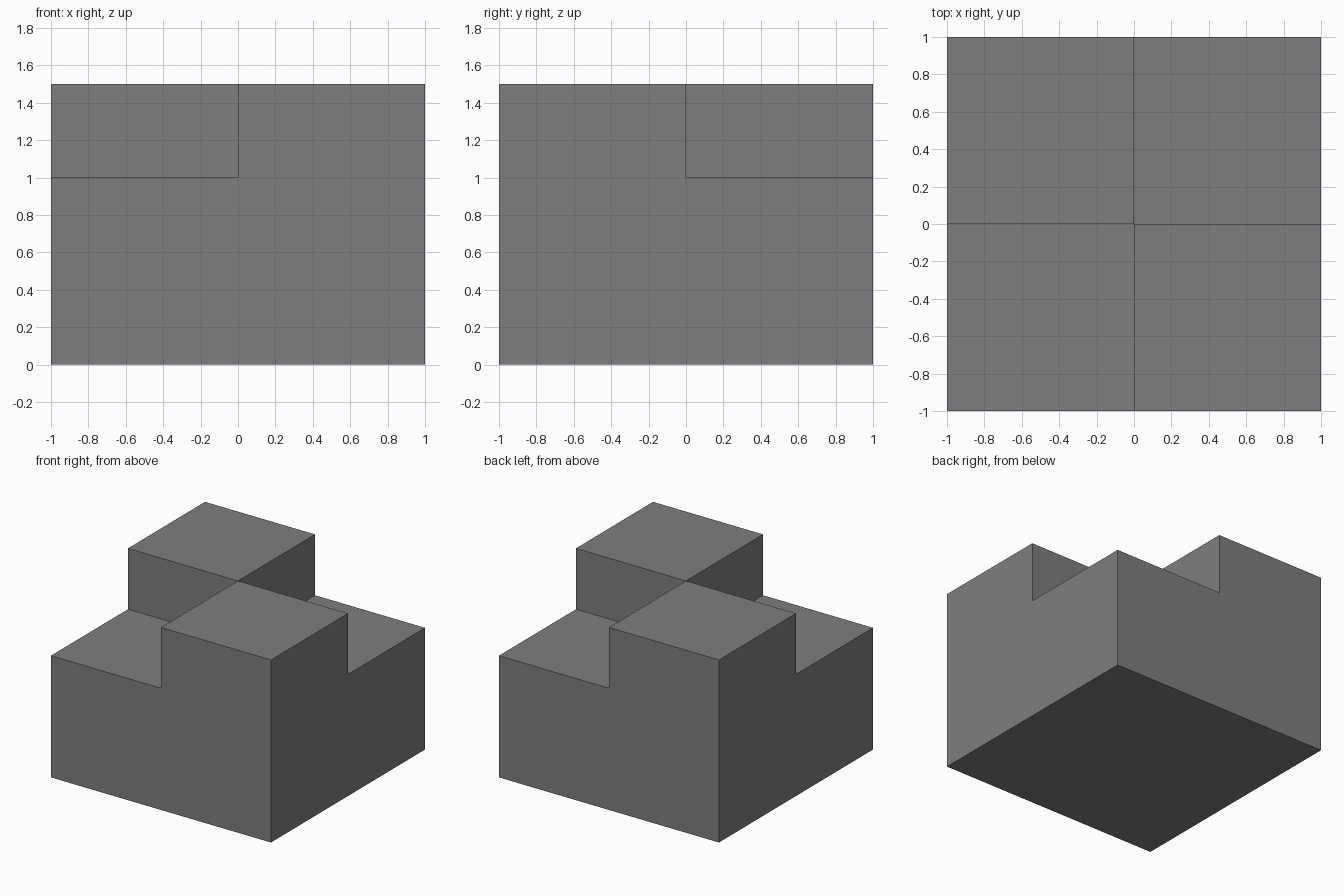
import bpy, bmesh, math
from mathutils import Vector

if "Cube" in bpy.data.objects:
    bpy.data.objects.remove(bpy.data.objects["Cube"])

BASE_H, RAISE = 1.0, 0.5

bm = bmesh.new()
# base block: 2 x 2 grid top, walls pulled down, bottom filled
bmesh.ops.create_grid(bm, x_segments=2, y_segments=2, size=1.0)
bmesh.ops.translate(bm, verts=bm.verts[:], vec=(0, 0, BASE_H))
rim = [e for e in bm.edges if e.is_boundary]
walls = bmesh.ops.extrude_edge_only(bm, edges=rim)["geom"]
for v in (g for g in walls if isinstance(g, bmesh.types.BMVert)):
    v.co.z = 0
floor = [e for e in bm.edges if all(abs(v.co.z) < 1e-5 for v in e.verts)]
bmesh.ops.edgeloop_fill(bm, edges=floor)

# raised blocks: the front-right and back-left quarters
quarters = []
for f in bm.faces:
    c = f.calc_center_median()
    if c.z > BASE_H - 0.01 and c.x * c.y < -0.01:
        quarters.append(f)
for f in bmesh.ops.extrude_discrete_faces(bm, faces=quarters)["faces"]:
    bmesh.ops.translate(bm, verts=f.verts[:], vec=Vector((0, 0, RAISE)))

# merge flat neighbours and tidy normals
bmesh.ops.recalc_face_normals(bm, faces=bm.faces[:])
bmesh.ops.dissolve_limit(bm, angle_limit=math.radians(1),
                         verts=bm.verts[:], edges=bm.edges[:])

mesh = bpy.data.meshes.new("stepped_block")
bm.to_mesh(mesh)
bm.free()
grey = bpy.data.materials.new("grey")
grey.diffuse_color = (0.21, 0.21, 0.21, 1)
grey.use_nodes = True
grey.node_tree.nodes["Principled BSDF"].inputs["Base Color"].default_value = grey.diffuse_color
mesh.materials.append(grey)
block = bpy.data.objects.new("stepped_block", mesh)
bpy.context.collection.objects.link(block)
